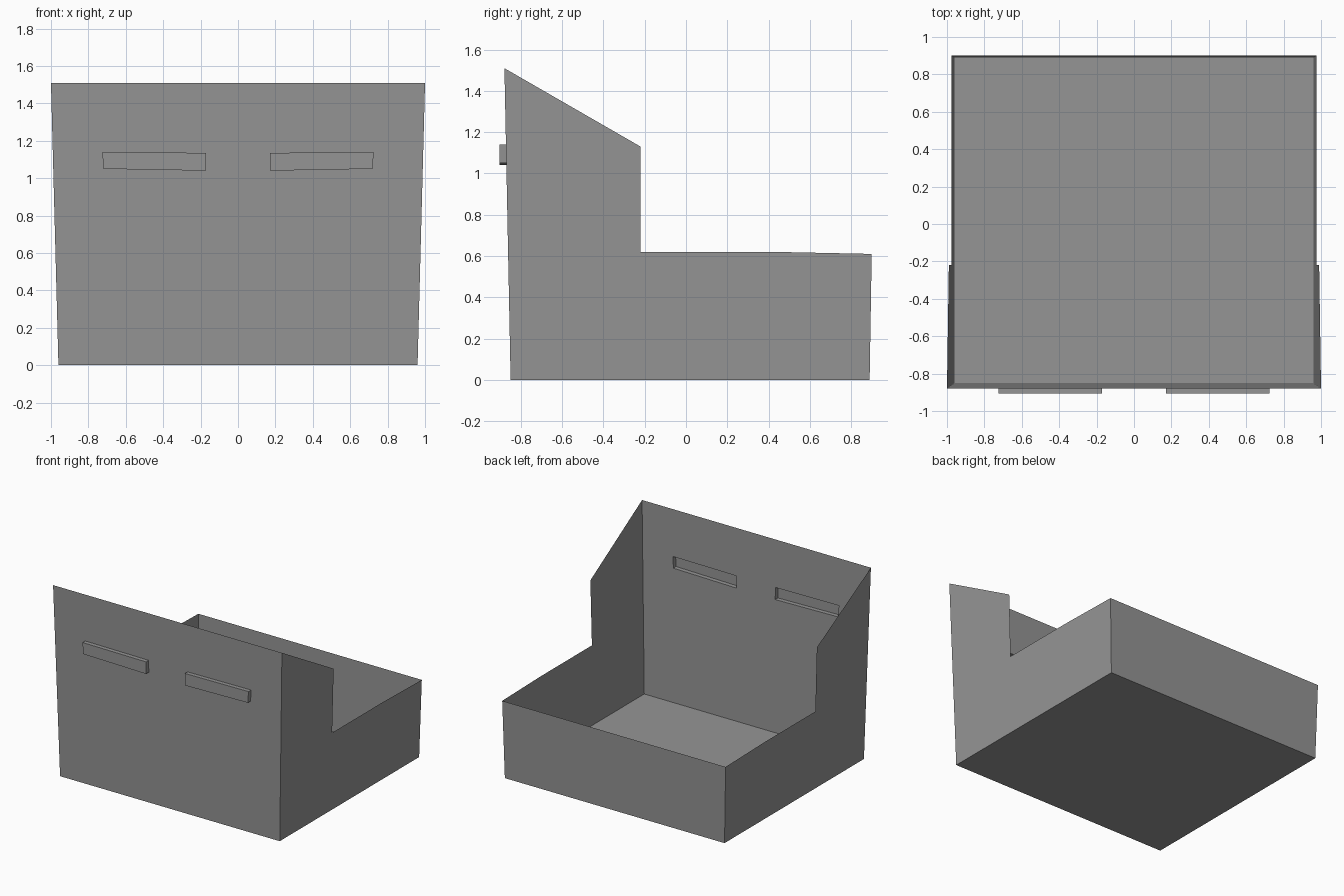
import bpy
import bmesh
from mathutils import Vector

if "Cube" in bpy.data.objects:
    bpy.data.objects.remove(bpy.data.objects["Cube"])

grey = bpy.data.materials.new("plain grey")
grey.diffuse_color = (0.30, 0.30, 0.30, 1)
grey.use_nodes = True
grey.node_tree.nodes["Principled BSDF"].inputs["Base Color"].default_value = grey.diffuse_color

TOP = 1.51


def side_x(z):       # outward lean of the side walls
    return 0.96 + 0.04 * z / TOP


def front_y(z):      # outward lean of the front wall
    return -0.85 - 0.03 * z / TOP


def back_y(z):       # outward lean of the back wall
    return 0.89 + 0.01 * z / 0.61


def mirrored_shell(name, polygons, inside):
    """Thin right half from polygons facing away from a point, mirrored in x."""
    bm = bmesh.new()
    for points in polygons:
        face = bm.faces.new([bm.verts.new(p) for p in points])
        face.normal_update()
        if face.normal.dot(face.calc_center_median() - Vector(inside)) < 0:
            face.normal_flip()
    bmesh.ops.remove_doubles(bm, verts=bm.verts, dist=0.0005)
    mesh = bpy.data.meshes.new(name)
    bm.to_mesh(mesh)
    bm.free()
    mesh.materials.append(grey)
    obj = bpy.data.objects.new(name, mesh)
    bpy.context.collection.objects.link(obj)
    mirror = obj.modifiers.new("mirror", 'MIRROR')
    mirror.use_clip = True
    return obj


# Side wall: stepped profile in y, z
side_profile = [(front_y(0), 0), (back_y(0), 0), (back_y(0.61), 0.61),
                (0.42, 0.62), (-0.22, 0.62), (-0.22, 1.13), (front_y(TOP), TOP)]
side = [(side_x(z), y, z) for y, z in side_profile]

# Floor and back wall
floor = [(0, front_y(0), 0), (side_x(0), front_y(0), 0),
         (side_x(0), back_y(0), 0), (0, back_y(0), 0)]
back = [(0, back_y(0), 0), (side_x(0), back_y(0), 0),
        (side_x(0.61), back_y(0.61), 0.61), (0, back_y(0.61), 0.61)]

# Front wall: ring of four faces around the handle opening
outline = [(0, 0), (side_x(0), 0), (side_x(TOP), TOP), (0, TOP)]
opening = [(0.17, 1.04), (0.72, 1.05), (0.725, 1.14), (0.17, 1.135)]
wall_outer = [(x, front_y(z), z) for x, z in outline]
wall_inner = [(x, front_y(z), z) for x, z in opening]
lip = [(x, -0.905, z) for x, z in opening]


def ring(a, b):
    return [[a[i], a[(i + 1) % 4], b[(i + 1) % 4], b[i]] for i in range(4)]


mirrored_shell("open_bin", [side, floor, back] + ring(wall_outer, wall_inner),
               (0, 0, 0.5))

# Hollow handles pushed out from the front wall, open to the inside
mirrored_shell("handle_recesses", ring(wall_inner, lip) + [lip],
               (0.45, -0.88, 1.09))
